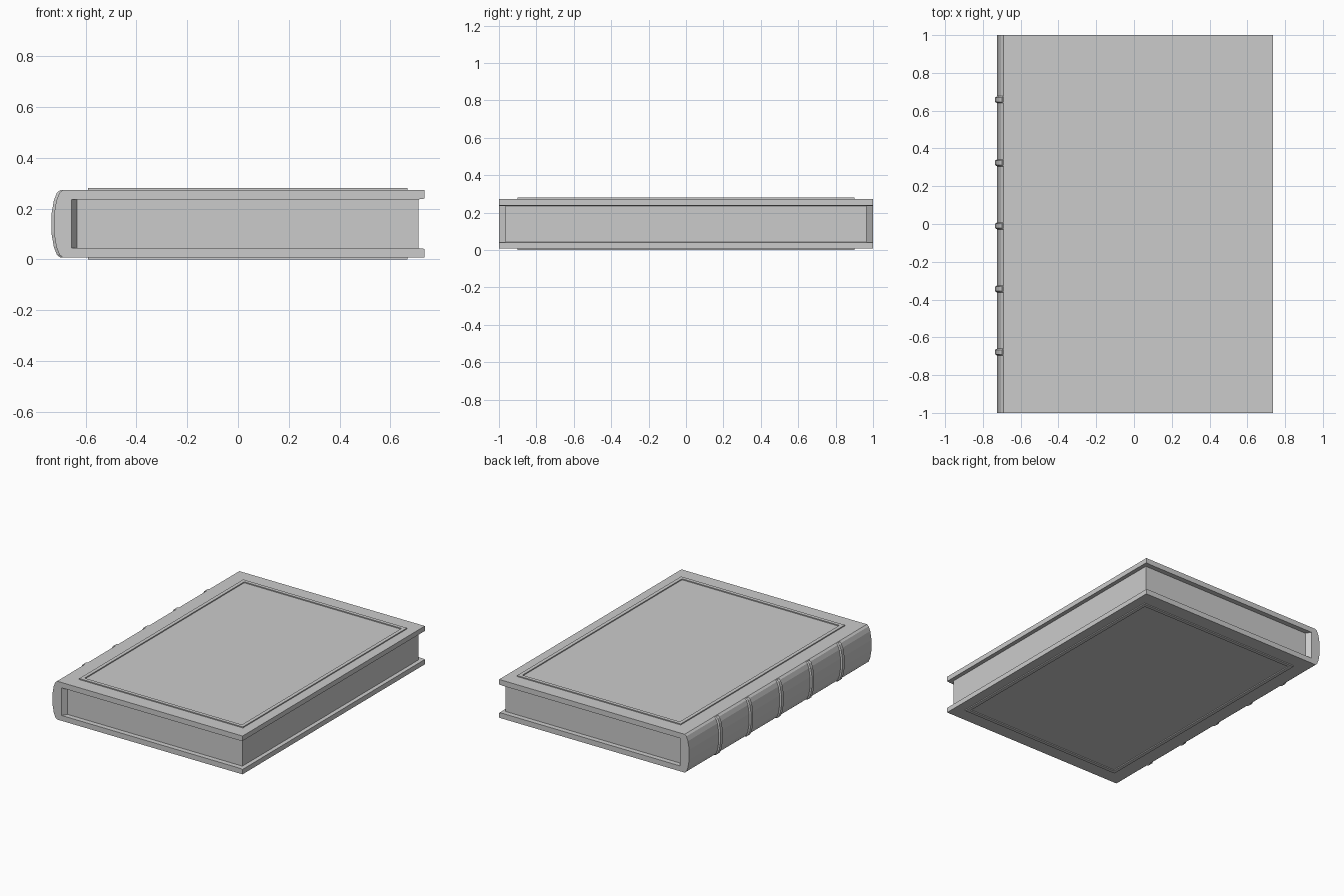
import bpy, bmesh

if "Cube" in bpy.data.objects:
    bpy.data.objects.remove(bpy.data.objects["Cube"])

Z_MID = 0.14
# spine curve, bottom to top: (x, height from the middle)
SPINE = [(-0.69, -0.133), (-0.703, -0.122), (-0.715, -0.092), (-0.725, -0.035),
         (-0.725, 0.035), (-0.715, 0.092), (-0.703, 0.122), (-0.69, 0.133)]


def loft(name, loops, cyclic=False):
    """Skin a list of equal point loops; cap the ends, or join them in a ring."""
    bm = bmesh.new()
    rings = [[bm.verts.new(p) for p in loop] for loop in loops]
    n = len(rings[0])
    pairs = list(zip(rings, rings[1:]))
    if cyclic:
        pairs.append((rings[-1], rings[0]))
    else:
        bm.faces.new(rings[0])
        bm.faces.new(rings[-1])
    for a, b in pairs:
        for i in range(n):
            j = (i + 1) % n
            bm.faces.new((a[i], a[j], b[j], b[i]))
    bmesh.ops.recalc_face_normals(bm, faces=bm.faces)
    mesh = bpy.data.meshes.new(name)
    bm.to_mesh(mesh)
    bm.free()
    obj = bpy.data.objects.new(name, mesh)
    bpy.context.collection.objects.link(obj)
    return obj


# case: both covers and the rounded spine in one C-shaped profile
inner = 0.096
case = [(x, Z_MID + h) for x, h in SPINE] + [
    (0.735, Z_MID + 0.133), (0.735, Z_MID + inner + 0.003), (0.71, Z_MID + inner),
    (-0.656, Z_MID + inner), (-0.656, Z_MID - inner),
    (0.71, Z_MID - inner), (0.735, Z_MID - inner - 0.003), (0.735, Z_MID - 0.133)]
loft("case", [[(x, y, z) for x, z in case] for y in (-1, 1)])

# page block, with slanted ends where it meets the spine
pages = [(-0.656, -1), (-0.633, -0.965), (0.71, -0.965),
         (0.71, 0.965), (-0.633, 0.965), (-0.656, 1)]
loft("page_block", [[(x, y, Z_MID + s * inner) for x, y in pages] for s in (-1, 1)])


# raised rectangular frames on both covers
def rect(inset, z):
    x0, x1, y = -0.59 + inset, 0.668 - inset, 0.9 - inset
    return [(x0, -y, z), (x1, -y, z), (x1, y, z), (x0, y, z)]


for name, side in (("front_cover_frame", 1), ("back_cover_frame", -1)):
    low, high = Z_MID + side * 0.131, Z_MID + side * 0.14
    loft(name, [rect(0, low), rect(0, high), rect(0.025, high), rect(0.025, low)], cyclic=True)


# raised bands across the spine
def band_loop(y, raise_by):
    pts = [(x - raise_by, y, Z_MID + h) for x, h in SPINE]
    return [(-0.67, y, Z_MID - 0.125)] + pts + [(-0.67, y, Z_MID + 0.125)]


for i in range(5):
    y = -0.678 + i * 0.334
    loft(f"spine_band_{i + 1}", [band_loop(y - 0.019, -0.001), band_loop(y - 0.012, 0.01),
                                 band_loop(y + 0.012, 0.01), band_loop(y + 0.019, -0.001)])
